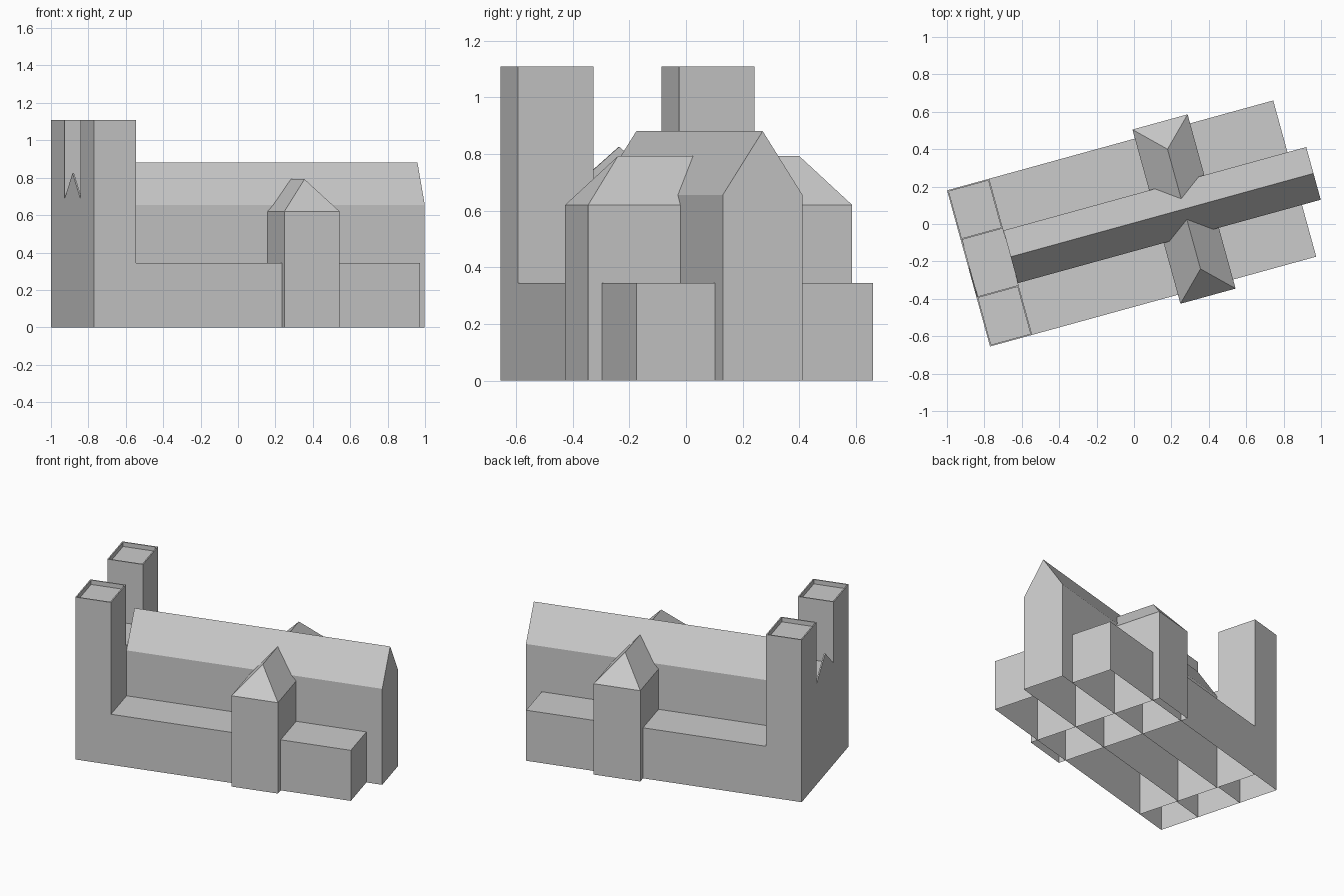
import bpy
import bmesh
import math
from mathutils import Matrix, Vector

cube = bpy.data.objects.get("Cube")
if cube:
    bpy.data.objects.remove(cube, do_unlink=True)

# One plain stone grey for the whole building
stone = bpy.data.materials.new("stone_grey")
stone.use_nodes = True
GREY = (0.6, 0.6, 0.6, 1.0)
stone.diffuse_color = GREY
stone.node_tree.nodes["Principled BSDF"].inputs["Base Color"].default_value = GREY

# The church axis is turned from x, and its centre line lies slightly off origin
PLACE = Matrix.Rotation(math.radians(15.4), 4, "Z") @ Matrix.Translation((0, 0.006, 0))

WEST, TOWER_EAST, AISLE_EAST, NAVE_EAST = -0.916, -0.682, 0.893, 0.997
NAVE_HALF, TOWER_HALF, AISLE_HALF, TRANSEPT_HALF = 0.146, 0.157, 0.433, 0.483
AISLE_TOP, TOWER_TOP = 0.345, 1.108


def finish(bm, name):
    bmesh.ops.recalc_face_normals(bm, faces=bm.faces)
    mesh = bpy.data.meshes.new(name)
    bm.to_mesh(mesh)
    bm.free()
    mesh.transform(PLACE)
    mesh.materials.append(stone)
    obj = bpy.data.objects.new(name, mesh)
    bpy.context.collection.objects.link(obj)
    return obj


def walls(x0, x1, y0, y1, height):
    """Four walls, open below; returns the mesh and its top corners."""
    bm = bmesh.new()
    corners = [(x0, y0), (x1, y0), (x1, y1), (x0, y1)]
    low = [bm.verts.new((x, y, 0)) for x, y in corners]
    top = [bm.verts.new((x, y, height)) for x, y in corners]
    for i in range(4):
        j = (i + 1) % 4
        bm.faces.new((low[i], low[j], top[j], top[i]))
    return bm, top


def flat_block(name, x0, x1, y0, y1, height, rim=0, depth=0):
    """Flat-topped block, with a sunken top behind a rim if asked."""
    bm, top = walls(x0, x1, y0, y1, height)
    lid = bm.faces.new(top)
    bmesh.ops.recalc_face_normals(bm, faces=bm.faces)
    if rim:
        bmesh.ops.inset_region(bm, faces=[lid], thickness=rim, use_even_offset=True)
        sunk = bmesh.ops.extrude_discrete_faces(bm, faces=[lid])["faces"][0]
        bmesh.ops.translate(bm, verts=sunk.verts, vec=Vector((0, 0, -depth)))
    return finish(bm, name)


def roofed_block(name, x0, x1, y0, y1, eave, ridge, along_x, hip=0):
    """Block under a pitched roof; hip is how far the ridge ends step in."""
    bm, t = walls(x0, x1, y0, y1, eave)
    mx, my = (x0 + x1) / 2, (y0 + y1) / 2
    if along_x:
        ends = [(x0 + hip, my), (x1 - hip, my)]
        a, b, c, d = t[3], t[0], t[1], t[2]
    else:
        ends = [(mx, y0 + hip), (mx, y1 - hip)]
        a, b, c, d = t[0], t[1], t[2], t[3]
    r0, r1 = [bm.verts.new((x, y, ridge)) for x, y in ends]
    for face in ((a, b, r0), (c, d, r1), (b, c, r1, r0), (d, a, r0, r1)):
        bm.faces.new(face)
    return finish(bm, name)


# Nave and crossing transept
roofed_block("nave", TOWER_EAST, NAVE_EAST, -NAVE_HALF, NAVE_HALF, 0.655, 0.88, True)
roofed_block("transept", 0.126, 0.432, -TRANSEPT_HALF, TRANSEPT_HALF, 0.62, 0.792, False, 0.151)

# Side aisles and west towers
for label, side in (("south", -1), ("north", 1)):
    y0, y1 = sorted((side * NAVE_HALF, side * AISLE_HALF))
    flat_block(label + "_aisle", TOWER_EAST, AISLE_EAST, y0, y1, AISLE_TOP)
    y0, y1 = sorted((side * TOWER_HALF, side * AISLE_HALF))
    flat_block(label + "_tower", WEST, TOWER_EAST, y0, y1, TOWER_TOP, 0.008, 0.03)

# Flat-roofed porch between the towers
flat_block("west_porch", WEST, TOWER_EAST, -TOWER_HALF, TOWER_HALF, 0.69)

# Thin gable standing on the west wall
bm = bmesh.new()
outline = [(-TOWER_HALF, 0.69), (TOWER_HALF, 0.69), (0, 0.825)]
gable = bm.faces.new([bm.verts.new((WEST, y, z)) for y, z in outline])
grown = bmesh.ops.extrude_face_region(bm, geom=[gable], use_keep_orig=True)["geom"]
bmesh.ops.translate(bm, verts=[v for v in grown if isinstance(v, bmesh.types.BMVert)],
                    vec=Vector((0.008, 0, 0)))
finish(bm, "west_gable")
